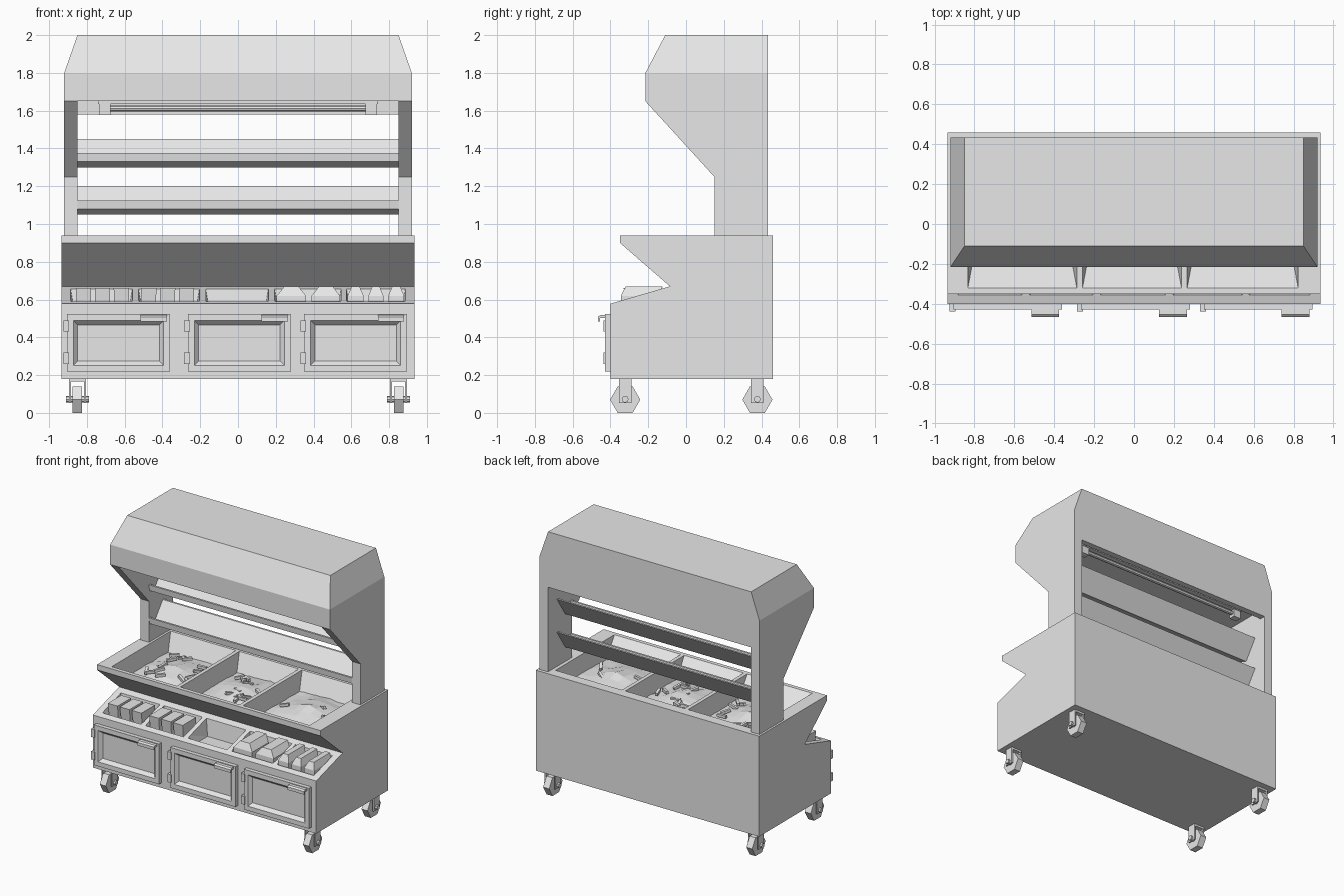
import bpy, bmesh, math, random
from mathutils import Vector, Matrix

random.seed(4)
if "Cube" in bpy.data.objects:
    bpy.data.objects.remove(bpy.data.objects["Cube"])

grey = bpy.data.materials.new("plain_grey")
grey.use_nodes = True
grey.diffuse_color = (0.8, 0.8, 0.8, 1)
grey.node_tree.nodes["Principled BSDF"].inputs["Base Color"].default_value = (0.8, 0.8, 0.8, 1)


def finish(bm, name):
    bmesh.ops.recalc_face_normals(bm, faces=bm.faces)
    mesh = bpy.data.meshes.new(name)
    bm.to_mesh(mesh)
    bm.free()
    mesh.materials.append(grey)
    ob = bpy.data.objects.new(name, mesh)
    bpy.context.collection.objects.link(ob)
    return ob


def hull(name, points):
    bm = bmesh.new()
    for p in points:
        bm.verts.new(p)
    bmesh.ops.convex_hull(bm, input=bm.verts)
    bmesh.ops.dissolve_limit(bm, angle_limit=0.01, verts=bm.verts, edges=bm.edges)
    return finish(bm, name)


def rect(x0, x1, y0, y1, z):
    return [(x, y, z) for x in (x0, x1) for y in (y0, y1)]


def box(name, x0, x1, y0, y1, z0, z1):
    return hull(name, rect(x0, x1, y0, y1, z0) + rect(x0, x1, y0, y1, z1))


def prism(name, profile, x0, x1):
    """Extrude a (y, z) outline along x."""
    bm = bmesh.new()
    face = bm.faces.new([bm.verts.new((x0, y, z)) for y, z in profile])
    new = bmesh.ops.extrude_face_region(bm, geom=[face])["geom"]
    bmesh.ops.translate(bm, vec=(x1 - x0, 0, 0),
                        verts=[v for v in new if isinstance(v, bmesh.types.BMVert)])
    return finish(bm, name)


def cylinder(name, centre, radius, length, sides, turn=0):
    """Cylinder lying along x."""
    bm = bmesh.new()
    mat = (Matrix.Translation(centre) @ Matrix.Rotation(turn, 4, 'X')
           @ Matrix.Rotation(math.pi / 2, 4, 'Y'))
    bmesh.ops.create_cone(bm, cap_ends=True, segments=sides, radius1=radius,
                          radius2=radius, depth=length, matrix=mat)
    return finish(bm, name)


def cut(ob, cutters):
    for c in cutters:
        c.hide_render = True
        m = ob.modifiers.new("cut", 'BOOLEAN')
        m.operation, m.solver, m.object = 'DIFFERENCE', 'EXACT', c
    bpy.context.view_layer.update()
    ev = ob.evaluated_get(bpy.context.evaluated_depsgraph_get())
    mesh = bpy.data.meshes.new_from_object(ev)
    ob.modifiers.clear()
    ob.data = mesh
    for c in cutters:
        bpy.data.objects.remove(c)


# Cabinet with overhanging counter and sloped ledge
cabinet = prism("cabinet", [(0.46, 0.18), (0.46, 0.94), (-0.35, 0.94), (-0.35, 0.9),
                            (-0.085, 0.67), (-0.4, 0.578), (-0.4, 0.18)], -0.935, 0.935)

# Food wells in the counter and bins in the ledge
wells = [(-0.835, -0.285), (-0.26, 0.24), (0.265, 0.825)]
bins = [(-0.89, -0.555), (-0.53, -0.2), (-0.175, 0.165), (0.19, 0.55), (0.57, 0.89)]
cutters = []
for a, b in wells:
    cutters.append(hull("well_cutter", rect(a, b, -0.33, 0.39, 0.95)
                        + rect(a + 0.03, b - 0.03, -0.17, 0.31, 0.79)))
for a, b in bins:
    cutters.append(hull("bin_cutter", [(x, y, 0.695 + 0.292 * (y + 0.085))
                                       for x in (a, b) for y in (-0.365, -0.13)]
                        + rect(a + 0.025, b - 0.025, -0.335, -0.15, 0.53)))
cut(cabinet, cutters)

# Food heaps in the wells
for i, (a, b) in enumerate(wells):
    bm = bmesh.new()
    cx, half = (a + b) / 2, (b - a) / 2 - 0.02
    bmesh.ops.create_grid(bm, x_segments=8, y_segments=8, size=1)
    for v in bm.verts:
        r = max(0, 1 - v.co.length)
        v.co = (cx + v.co.x * half, 0.06 + v.co.y * 0.28,
                0.805 + 0.06 * r + random.uniform(0, 0.012))
    finish(bm, "food_heap")
    for k in range((14, 14, 3)[i]):
        piece = box("food_stick", -0.035, 0.035, -0.01, 0.01, -0.01, 0.01)
        piece.location = (cx + random.uniform(-0.17, 0.17), random.uniform(-0.1, 0.24), 0.852)
        piece.rotation_euler = (0, random.uniform(-0.4, 0.4), random.uniform(0, 3))

# Packs in the ledge bins
for x in (-0.855, -0.755, -0.655, -0.51, -0.41, -0.31):
    hull("carton", rect(x, x + 0.075, -0.315, -0.17, 0.53)
         + rect(x - 0.003, x + 0.078, -0.33, -0.17, 0.66))
for x, w in ((0.205, 0.155), (0.39, 0.15), (0.58, 0.085), (0.69, 0.08), (0.795, 0.085)):
    hull("bag", rect(x, x + w, -0.345, -0.15, 0.54) + rect(x, x + w, -0.345, -0.15, 0.62)
         + rect(x + w * 0.25, x + w * 0.75, -0.32, -0.125, 0.668))

# Doors with recessed panels, hinges and hooked handles
for x in (-0.905, -0.265, 0.35):
    door = box("door", x, x + 0.545, -0.43, -0.4, 0.218, 0.523)
    bm = bmesh.new()
    bm.from_mesh(door.data)
    front = [min(bm.faces, key=lambda f: f.calc_center_median().y)]
    bmesh.ops.inset_individual(bm, faces=front, thickness=0.048)
    bmesh.ops.inset_individual(bm, faces=front, thickness=0.032, depth=-0.025)
    bm.to_mesh(door.data)
    bm.free()
    for z in (0.26, 0.43):
        box("hinge", x - 0.02, x + 0.01, -0.438, -0.4, z, z + 0.06)
    prism("handle", [(-0.43, 0.518), (-0.455, 0.518), (-0.466, 0.508), (-0.466, 0.485),
                     (-0.455, 0.485), (-0.455, 0.503), (-0.43, 0.503)], x + 0.39, x + 0.53)

# Hood: bevelled top, side uprights and rear rail
hull("hood_top", rect(-0.92, 0.92, -0.215, 0.435, 1.65) + rect(-0.92, 0.92, -0.215, 0.435, 1.8)
     + rect(-0.85, 0.85, -0.11, 0.435, 2.0))
for a, b in ((-0.92, -0.85), (0.85, 0.92)):
    prism("hood_upright", [(0.435, 0.94), (0.435, 1.65), (-0.215, 1.65),
                           (0.15, 1.25), (0.15, 0.94)], a, b)
box("rear_rail", -0.85, 0.85, 0.39, 0.435, 1.58, 1.65)

# Tilted display shelves with a front lip
for z in (1.05, 1.3):
    outline = [(0.23, 0), (0.155, 0.03), (0.15, 0.075), (0.165, 0.075), (0.17, 0.045),
               (0.225, 0.035), (0.315, 0.15), (0.33, 0.15)]
    prism("shelf", [(y, z + h) for y, h in outline], -0.85, 0.85)

# Heat lamp under the hood
cylinder("lamp_tube", (0, 0.28, 1.612), 0.016, 1.4, 8)
box("lamp_base", -0.74, 0.74, 0.25, 0.31, 1.635, 1.65)
for x in (-0.705, 0.705):
    box("lamp_socket", x - 0.03, x + 0.03, 0.255, 0.305, 1.577, 1.65)

# Casters
for x in (-0.85, 0.85):
    for y in (-0.322, 0.378):
        cylinder("wheel", (x, y, 0.07), 0.08, 0.05, 6, math.pi / 2)
        cylinder("axle", (x, y, 0.072), 0.018, 0.12, 8)
        box("fork_top", x - 0.045, x + 0.045, y - 0.033, y + 0.033, 0.165, 0.18)
        for s in (-1, 1):
            box("fork_arm", x + s * 0.035, x + s * 0.045, y - 0.033, y + 0.033, 0.052, 0.165)

# Wheel orientation: flat side on the floor
bpy.context.view_layer.update()
for ob in bpy.context.collection.objects:
    if ob.name.startswith("wheel"):
        low = min(v.co.z for v in ob.data.vertices)
        if low < -0.005:
            c = sum((v.co for v in ob.data.vertices), Vector()) / len(ob.data.vertices)
            ob.data.transform(Matrix.Translation(c) @ Matrix.Rotation(math.pi / 6, 4, 'X')
                              @ Matrix.Translation(-c))
